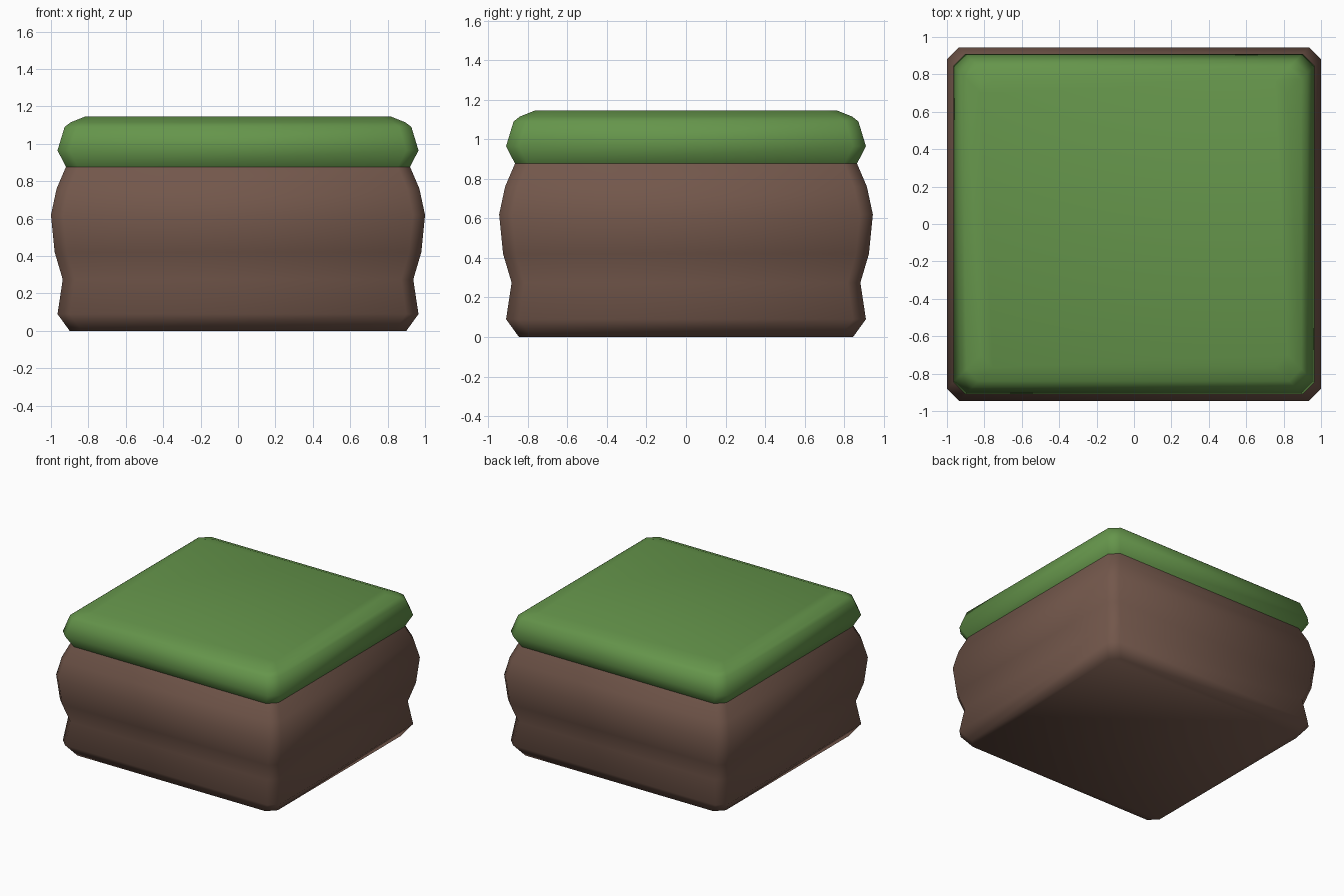
import bpy, bmesh

if "Cube" in bpy.data.objects:
    bpy.data.objects.remove(bpy.data.objects["Cube"])

CHAMFER = 0.065   # corner cut seen from above
Y_INSET = 0.055   # block is slightly shallower than wide


def ring(half_x, z):
    """Rectangle with cut corners at height z."""
    x, y, c = half_x, half_x - Y_INSET, CHAMFER
    return [(x - c, -y, z), (x, -y + c, z), (x, y - c, z), (x - c, y, z),
            (-x + c, y, z), (-x, y - c, z), (-x, -y + c, z), (-x + c, -y, z)]


def layer(name, profile, color, cap_bottom=False, cap_top=False):
    """Loft cut-corner rings along a (half width, height) profile."""
    bm = bmesh.new()
    rings = [[bm.verts.new(p) for p in ring(*s)] for s in profile]
    for low, high in zip(rings, rings[1:]):
        for i in range(8):
            j = (i + 1) % 8
            bm.faces.new((low[i], low[j], high[j], high[i]))
    if cap_bottom:
        bm.faces.new(rings[0][::-1])
    if cap_top:
        bm.faces.new(rings[-1])
    for f in bm.faces:
        f.smooth = True
    mesh = bpy.data.meshes.new(name)
    bm.to_mesh(mesh)
    bm.free()
    mat = bpy.data.materials.new(name + "_color")
    mat.diffuse_color = color
    mat.use_nodes = True
    mat.node_tree.nodes["Principled BSDF"].inputs["Base Color"].default_value = mat.diffuse_color
    mesh.materials.append(mat)
    obj = bpy.data.objects.new(name, mesh)
    bpy.context.collection.objects.link(obj)
    return obj


# Bulging earth body
layer("dirt_block",
      [(0.90, 0), (0.965, 0.09), (0.937, 0.275), (0.98, 0.42),
       (1.0, 0.62), (0.97, 0.76), (0.92, 0.877)],
      (0.17, 0.095, 0.07, 1), cap_bottom=True)

# Grass cap sharing the waist edge with the earth
layer("grass_top",
      [(0.92, 0.877), (0.965, 0.965), (0.927, 1.09), (0.895, 1.115),
       (0.82, 1.145)],
      (0.13, 0.30, 0.07, 1), cap_top=True)
